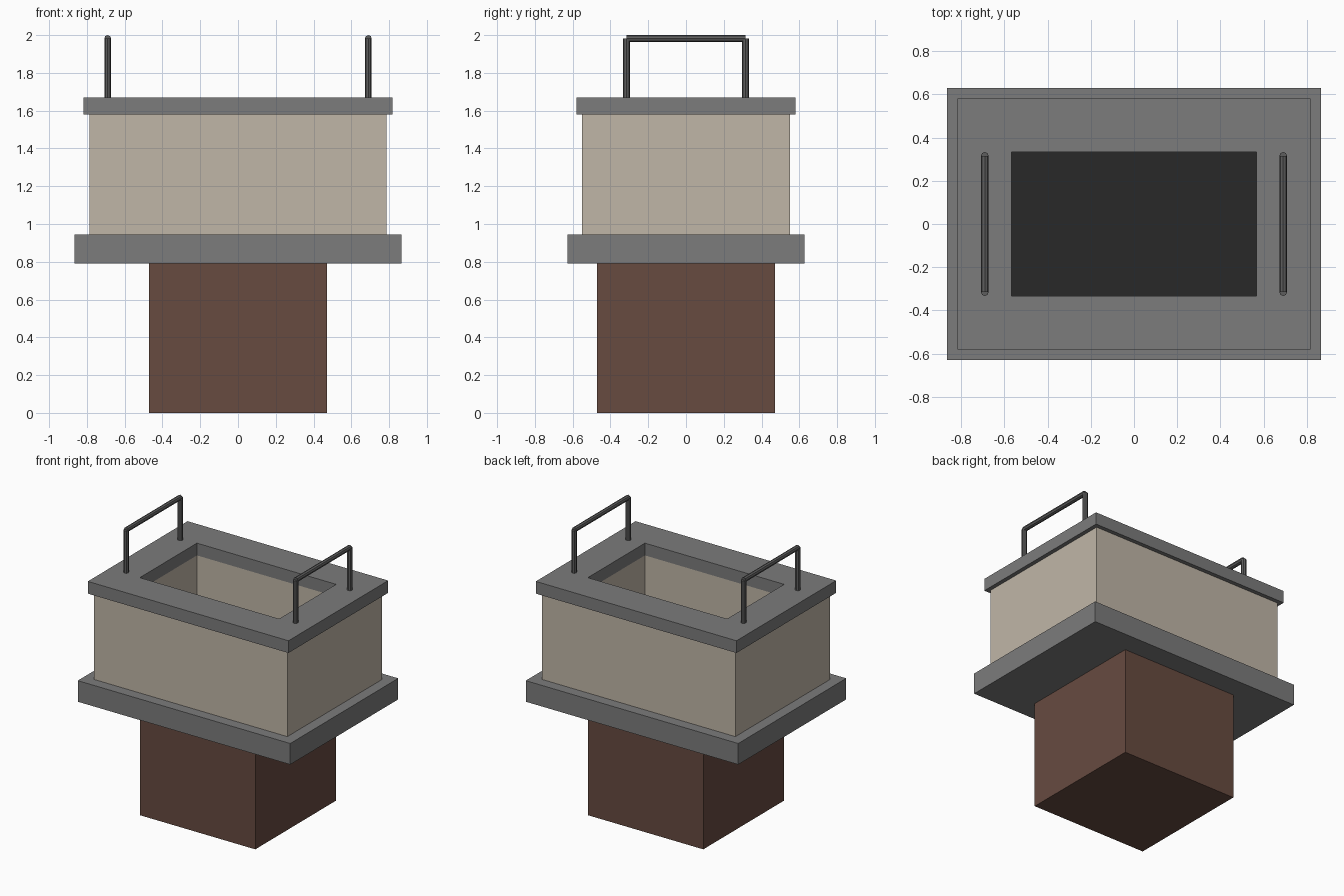
import bpy, bmesh
from mathutils import Vector

if "Cube" in bpy.data.objects:
    bpy.data.objects.remove(bpy.data.objects["Cube"])


def material(name, rgb):
    m = bpy.data.materials.new(name)
    m.diffuse_color = (*rgb, 1)
    m.use_nodes = True
    m.node_tree.nodes["Principled BSDF"].inputs["Base Color"].default_value = m.diffuse_color
    return m


STONE = material("grey_stone", (0.2, 0.2, 0.2))
CREAM = material("cream_wall", (0.53, 0.47, 0.39))
BRICK = material("brown_base", (0.135, 0.069, 0.051))
METAL = material("dark_metal", (0.11, 0.11, 0.11))
ASH = material("dark_floor", (0.022, 0.022, 0.022))


def finish(name, bm, mat):
    bmesh.ops.recalc_face_normals(bm, faces=bm.faces)
    mesh = bpy.data.meshes.new(name)
    bm.to_mesh(mesh)
    bm.free()
    mesh.materials.append(mat)
    obj = bpy.data.objects.new(name, mesh)
    bpy.context.collection.objects.link(obj)
    return obj


def box(name, hx, hy, z0, z1, mat):
    bm = bmesh.new()
    bmesh.ops.create_cube(bm, size=2)
    for v in bm.verts:
        v.co = Vector((v.co.x * hx, v.co.y * hy, z1 if v.co.z > 0 else z0))
    return finish(name, bm, mat)


def frame(name, outer, inner, z0, z1, mat):
    """Rectangular ring with an open centre."""
    bm = bmesh.new()
    corners = ((-1, -1), (1, -1), (1, 1), (-1, 1))
    section = ((outer, z0), (outer, z1), (inner, z1), (inner, z0))
    loops = [[bm.verts.new((sx * h[0], sy * h[1], z)) for sx, sy in corners]
             for h, z in section]
    for i in range(4):
        a, b = loops[i], loops[(i + 1) % 4]
        for j in range(4):
            k = (j + 1) % 4
            bm.faces.new((a[j], a[k], b[k], b[j]))
    return finish(name, bm, mat)


def rod(name, start, end, radius, mat):
    start, end = Vector(start), Vector(end)
    bm = bmesh.new()
    bmesh.ops.create_cone(bm, cap_ends=True, segments=8, radius1=radius,
                          radius2=radius, depth=(end - start).length)
    obj = finish(name, bm, mat)
    obj.location = (start + end) / 2
    obj.rotation_mode = 'QUATERNION'
    obj.rotation_quaternion = (end - start).to_track_quat('Z', 'Y')
    return obj


# Pedestal and ledge
box("pedestal", 0.47, 0.47, 0, 0.79, BRICK)
box("lower_ledge", 0.865, 0.628, 0.79, 0.945, STONE)

# Hollow basin, dark floor and top rim
OPENING = (0.567, 0.332)
frame("basin_walls", (0.787, 0.55), OPENING, 0.945, 1.58, CREAM)
box("basin_floor", *OPENING, 0.945, 1.0, ASH)
frame("top_rim", (0.817, 0.58), OPENING, 1.58, 1.67, STONE)

# Handles at both ends
R, HX, HY, TOP = 0.018, 0.69, 0.315, 1.982
for side, x in (("left", -HX), ("right", HX)):
    for end, y in (("front", -HY), ("back", HY)):
        rod(f"{side}_handle_{end}_post", (x, y, 1.66), (x, y, TOP), R, METAL)
    rod(f"{side}_handle_bar", (x, -HY, TOP), (x, HY, TOP), R, METAL)
